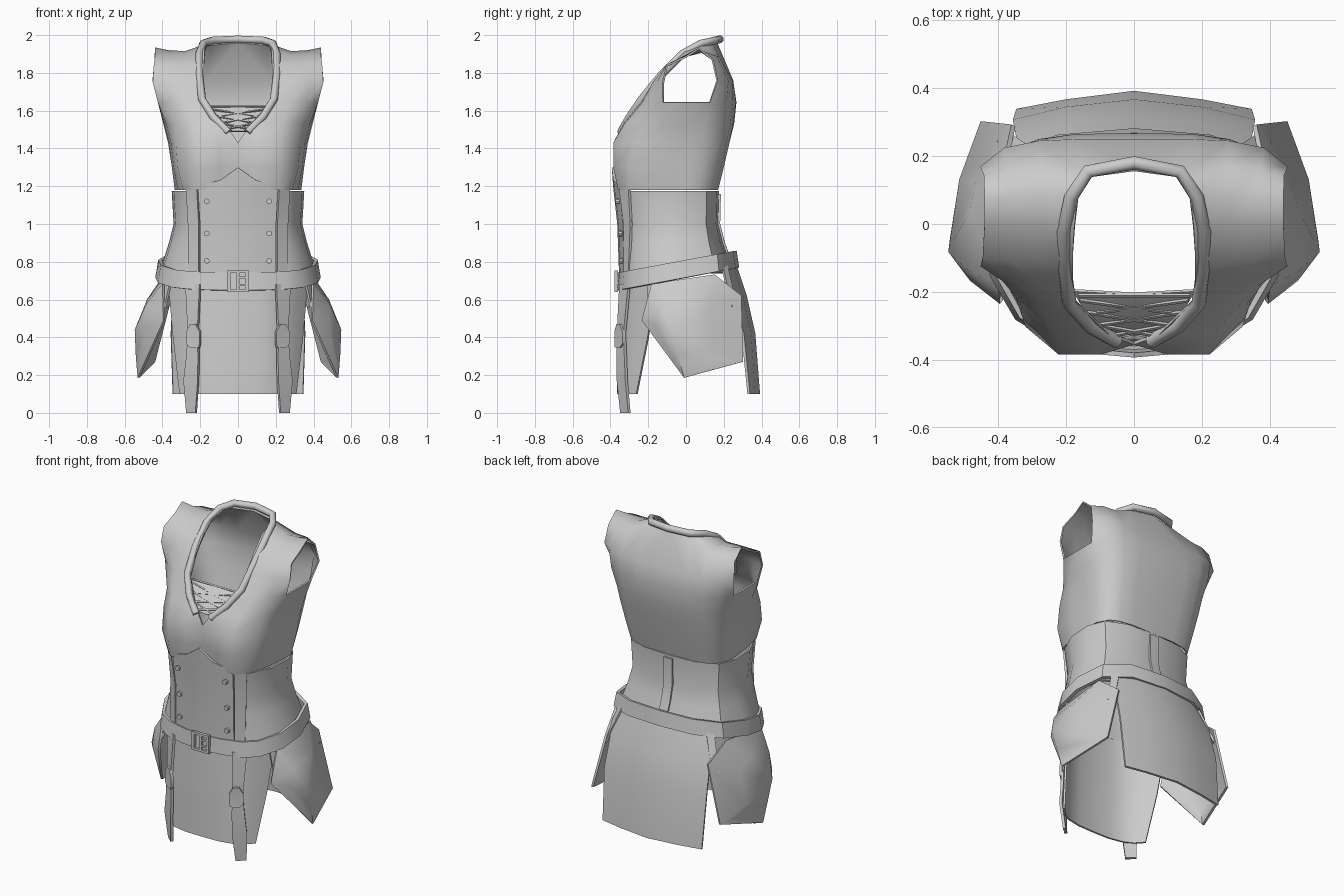
import bpy, bmesh, math
from mathutils import Vector

cloth = bpy.data.materials.new("plain_grey")
cloth.diffuse_color = (0.6, 0.6, 0.6, 1)


def finish(ob, angle=40):
    ob.data.materials.clear()
    ob.data.materials.append(cloth)
    bpy.ops.object.select_all(action='DESELECT')
    ob.select_set(True)
    bpy.context.view_layer.objects.active = ob
    for m in list(ob.modifiers):
        bpy.ops.object.modifier_apply(modifier=m.name)
    bpy.ops.object.shade_smooth_by_angle(angle=math.radians(angle))


def row(z, *xy):
    return [(xy[i], xy[i + 1], z) for i in range(0, len(xy), 2)]


def sheet(name, *patches, thick=0.01, angle=40):
    """Skin rows of points, mirror across x, weld and thicken."""
    bm = bmesh.new()
    for rows in patches:
        for s in (1, -1):
            grid = [[p and bm.verts.new((s * p[0], p[1], p[2])) for p in r] for r in rows]
            for a, b in zip(grid, grid[1:]):
                for i in range(len(a) - 1):
                    f = [v for v in (a[i], a[i + 1], b[i + 1], b[i]) if v]
                    if len(f) > 2:
                        bm.faces.new(f)
    bmesh.ops.remove_doubles(bm, verts=bm.verts[:], dist=1e-4)
    bmesh.ops.recalc_face_normals(bm, faces=bm.faces[:])
    me = bpy.data.meshes.new(name)
    bm.to_mesh(me)
    bm.free()
    ob = bpy.data.objects.new(name, me)
    bpy.context.collection.objects.link(ob)
    mod = ob.modifiers.new("thickness", 'SOLIDIFY')
    mod.thickness, mod.offset = thick, 0
    finish(ob, angle)
    return ob


def tube(name, paths, radius, res=2):
    cu = bpy.data.curves.new(name, 'CURVE')
    cu.dimensions, cu.bevel_depth, cu.bevel_resolution = '3D', radius, res
    cu.use_fill_caps = True
    for path in paths:
        sp = cu.splines.new('POLY')
        sp.points.add(len(path) - 1)
        for p, c in zip(sp.points, path):
            p.co = (*c, 1)
    ob = bpy.data.objects.new(name, cu)
    bpy.context.collection.objects.link(ob)
    bpy.ops.object.select_all(action='DESELECT')
    ob.select_set(True)
    bpy.context.view_layer.objects.active = ob
    bpy.ops.object.convert(target='MESH')
    finish(bpy.context.object, 50)


def box(name, loc, size):
    bpy.ops.mesh.primitive_cube_add(size=1, location=loc)
    ob = bpy.context.object
    ob.name = name
    ob.scale = size
    finish(ob, 30)


def hoop(z, front, width, back, tilt=0):
    """Half outline of the waist, from centre front to centre back."""
    unit = [(0, -1), (.3, -.98), (.6, -.91), (.8, -.77), (.97, -.42), (1, 0),
            (.88, .62), (.53, .93), (0, 1)]
    pts = []
    for u, v in unit:
        y = v * (front if v < 0 else back)
        pts.append((u * width, y, z + tilt * (y + front)))
    return pts


# Bodice: rings below the armholes, then the shoulder pieces
lower = [
    row(1.18, 0, -.33, .1, -.355, .22, -.355, .285, -.29, .315, -.15, .33, 0,
        .325, .06, .29, .125, .24, .15, .15, .165, 0, .165),
    row(1.30, 0, -.335, .1, -.375, .22, -.38, .315, -.30, .335, -.14, .345, 0,
        .345, .08, .31, .15, .25, .18, .15, .195, 0, .195),
    row(1.43, 0, -.35, .1, -.38, .22, -.38, .325, -.27, .35, -.13, .36, 0,
        .365, .09, .33, .175, .26, .21, .16, .225, 0, .225),
    [None] + row(1.53, .07, -.325, .23, -.32, .33, -.23, .375, -.12, .385, 0,
                 .39, .1, .345, .19, .27, .23, .17, .245, 0, .25),
    [None] + row(1.645, .17, -.23, .28, -.225, .36, -.18, .42, -.12, .42, 0,
                 .42, .125, .37, .21, .28, .245, .17, .26, 0, .262),
]
upper = [
    [None] + lower[-1][1:5],
    [None] + row(1.75, .18, -.165, .28, -.17, .37, -.15, .45, -.12),
    [None] + row(1.84, .18, -.095, .28, -.1, .37, -.1, .445, -.1),
    [None, (.175, -.01, 1.92), (.28, 0, 1.89), (.37, 0, 1.89), (.44, 0, 1.885)],
    [None, (.165, .08, 1.95), (.28, .08, 1.91), (.37, .08, 1.915), (.44, .07, 1.93)],
    [(0, .16, 1.96), (.14, .14, 1.95), (.28, .17, 1.885), (.37, .16, 1.885), (.44, .14, 1.87)],
    row(1.76, 0, .245, .17, .245, .28, .24, .38, .22, .45, .165),
    lower[-1][:5:-1],
]
sheet("bodice", lower, [r[1:] for r in upper[:6]], upper[5:], angle=60)

# Rolled collar around the neck opening
half = [(.05, -.345, 1.485), (.13, -.30, 1.565), (.19, -.235, 1.66), (.205, -.13, 1.79),
        (.205, -.02, 1.9), (.185, .08, 1.955), (.135, .155, 1.972), (0, .18, 1.978)]
tube("collar", [half + [(-x, y, z) for x, y, z in half[-2::-1]]], .021)

# Inner chest panel with crossed laces
sheet("chest_panel", [row(1.62, 0, -.205, .18, -.195), row(1.56, 0, -.27, .14, -.26),
                      row(1.49, 0, -.325, .08, -.315)])
laces = [[(-.165, -.21, 1.622), (.165, -.21, 1.622)]]
for k in range(3):
    z0, z1 = 1.61 - .035 * k, 1.565 - .035 * k
    y0, y1 = -.225 - .035 * k, -.265 - .035 * k
    w = .16 - .02 * k
    for s in (1, -1):
        laces.append([(s * w, y0, z0), (-s * (w - .02), y1, z1)])
tube("laces", laces, .006, 0)

# Waist corset
sheet("corset", [hoop(1.175, .365, .345, .17), hoop(1.0, .34, .335, .165),
                 hoop(.9, .335, .36, .19), hoop(.74, .335, .41, .25)], thick=.012)

# Pointed front panel of the corset
sheet("corset_front", [
    row(.72, 0, -.347, .1, -.342, .2, -.322), row(1.0, 0, -.357, .1, -.35, .2, -.327),
    row(1.19, 0, -.378, .1, -.372, .21, -.345),
    [(0, -.386, 1.30), (.09, -.378, 1.235), (.21, -.346, 1.197)]], thick=.014)

# Straps down the corset
sheet("corset_straps", [row(.72, .205, -.325, .26, -.30), row(1.0, .205, -.325, .262, -.29),
                        row(1.19, .215, -.35, .272, -.30)], thick=.014)
sheet("back_strap", [row(1.16, 0, .178, .03, .178), row(1.0, 0, .174, .03, .174),
                     row(.9, 0, .199, .03, .198), row(.78, 0, .245, .03, .244)], thick=.014)

# Rivets on the front panel
for s in (1, -1):
    for z, y in ((1.12, -.358), (.95, -.342), (.805, -.338)):
        bpy.ops.mesh.primitive_cylinder_add(vertices=8, radius=.015, depth=.03,
                                            location=(s * .165, y, z),
                                            rotation=(math.pi / 2, 0, 0))
        bpy.context.object.name = "rivet"
        finish(bpy.context.object, 30)

# Belt, higher at the back
sheet("belt", [hoop(.648, .357, .428, .272, .19), hoop(.742, .35, .412, .258, .19)], thick=.02)

# Belt buckle: frame, centre bar and prongs
for s in (1, -1):
    box("buckle_side", (s * .05, -.37, .697), (.018, .018, .115))
    box("buckle_rail", (0, -.37, .697 + s * .05), (.11, .018, .014))
    box("buckle_prong", (.025, -.372, .697 + s * .02), (.04, .012, .01))
box("buckle_bar", (0, -.37, .697), (.016, .016, .1))

# Front and back skirt panels
sheet("front_skirt", [
    row(.74, 0, -.335, .11, -.33, .2, -.31, .3, -.24, .37, -.15),
    row(.4, 0, -.355, .11, -.35, .2, -.332, .28, -.275, .34, -.2),
    row(.1, 0, -.36, .11, -.358, .2, -.34, .26, -.31, .305, -.26)], thick=.012)
sheet("back_skirt", [
    row(.8, 0, .255, .2, .235, .29, .19), row(.62, 0, .315, .2, .295, .345, .25),
    row(.42, 0, .36, .2, .338, .355, .30),
    row(.1, 0, .385, .2, .36, .345, .332)], thick=.014)

# Hanging garter straps and their six-sided clips
sheet("garter_straps", [
    row(.68, .2, -.347, .275, -.30), row(.42, .212, -.36, .262, -.325),
    row(.3, .208, -.36, .27, -.32), row(.17, .21, -.36, .285, -.315),
    row(0, .222, -.342, .27, -.30)], thick=.016)
sheet("garter_clips", [
    row(.345, .205, -.37, .25, -.345), row(.365, .2, -.373, .27, -.33),
    row(.43, .2, -.373, .27, -.33), row(.47, .222, -.362, .25, -.345)], thick=.016)

# Hip flaps: six-cornered plates bulging around one ridge point
rim = [(.395, -.18, .68), (.385, .15, .73), (.355, .29, .62), (.445, .30, .27),
       (.525, -.01, .187), (.39, -.23, .49)]
ridge = Vector((.54, -.08, .44))
mid = [tuple(ridge.lerp(Vector(p), .55) + Vector((.02, 0, 0))) for p in rim]
mid[4] = (.535, -.04, .31)
sheet("hip_flaps", [rim + rim[:1], mid + mid[:1], [tuple(ridge)] * 7], thick=.014, angle=60)

# Short straps tying the hip flaps to the belt
sheet("hip_straps",
      [[(.35, -.20, .72), (.38, -.14, .73)], [(.385, -.20, .56), (.41, -.15, .58)]],
      [[(.33, .19, .78), (.29, .215, .785)], [(.40, .24, .56), (.37, .27, .56)]], thick=.012)
